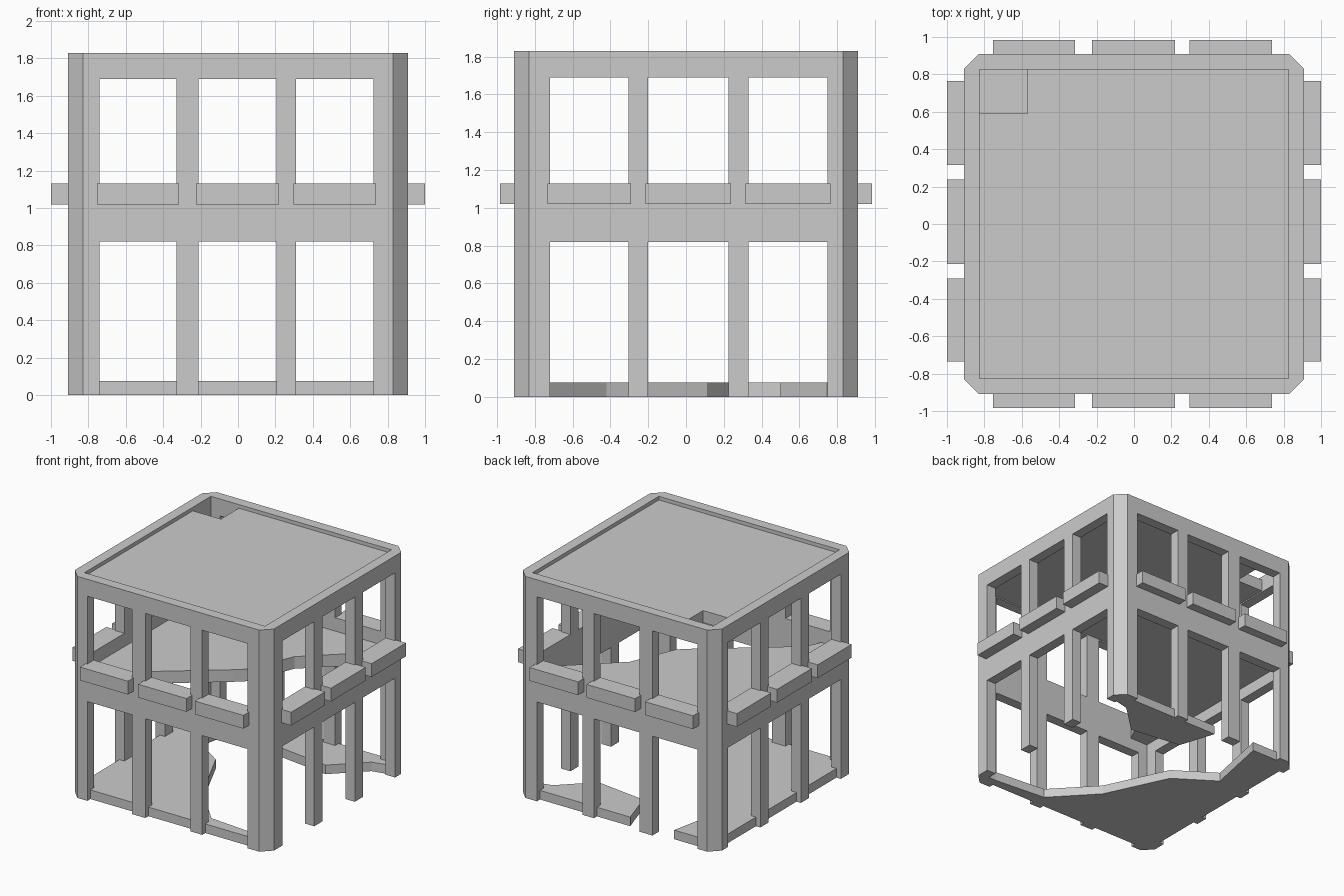
import bpy, bmesh

cube = bpy.data.objects.get("Cube")
if cube:
    bpy.data.objects.remove(cube, do_unlink=True)

concrete = bpy.data.materials.new("grey_concrete")
concrete.use_nodes = True
GREY = (0.6, 0.6, 0.6, 1)
concrete.diffuse_color = GREY
concrete.node_tree.nodes["Principled BSDF"].inputs["Base Color"].default_value = GREY


def finish(name, bm):
    bmesh.ops.recalc_face_normals(bm, faces=bm.faces)
    mesh = bpy.data.meshes.new(name)
    bm.to_mesh(mesh)
    bm.free()
    mesh.materials.append(concrete)
    obj = bpy.data.objects.new(name, mesh)
    bpy.context.scene.collection.objects.link(obj)
    return obj


def add_prism(bm, outline, z0, z1):
    face = bm.faces.new([bm.verts.new((x, y, z0)) for x, y in outline])
    ext = bmesh.ops.extrude_face_region(bm, geom=[face], use_keep_orig=True)
    top = [g for g in ext["geom"] if isinstance(g, bmesh.types.BMVert)]
    bmesh.ops.translate(bm, verts=top, vec=(0, 0, z1 - z0))


def prism(name, outline, z0, z1):
    bm = bmesh.new()
    add_prism(bm, outline, z0, z1)
    return finish(name, bm)


def rect(x0, x1, y0, y1):
    return [(x0, y0), (x1, y0), (x1, y1), (x0, y1)]


def wall_rect(side, sign, span, near, far):
    """Rectangle along one wall; near and far are distances from the centre."""
    a, b = sorted((sign * near, sign * far))
    return rect(*span, a, b) if side == "y" else rect(a, b, *span)


def cut(target, cutter):
    cutter.hide_render = True
    mod = target.modifiers.new("cut", "BOOLEAN")
    mod.operation = "DIFFERENCE"
    mod.solver = "EXACT"
    mod.object = cutter
    bpy.context.view_layer.objects.active = target
    bpy.ops.object.modifier_apply(modifier=mod.name)
    bpy.data.objects.remove(cutter, do_unlink=True)


OUT, CH, IN = 0.91, 0.83, 0.825
TOP = 1.83
BAYS = {"y": [(-0.74, -0.33), (-0.21, 0.205), (0.31, 0.725)],
        "x": [(-0.72, -0.305), (-0.2, 0.225), (0.33, 0.75)]}
WALLS = {"front": ("y", -1), "back": ("y", 1), "left": ("x", 1), "right": ("x", -1)}

# Hollow wall frame with chamfered corners
octagon = [(-CH, -OUT), (CH, -OUT), (OUT, -CH), (OUT, CH),
           (CH, OUT), (-CH, OUT), (-OUT, CH), (-OUT, -CH)]
frame = prism("wall_frame", octagon, 0, TOP)
cut(frame, prism("void_cutter", rect(-IN, IN, -IN, IN), -0.1, 2))

# Three openings per wall on both storeys
bm = bmesh.new()
for side, sign in WALLS.values():
    for span in BAYS[side]:
        for z0, z1 in ((-0.1, 0.82), (1.02, 1.69)):
            add_prism(bm, wall_rect(side, sign, span, 0.8, 0.95), z0, z1)
cut(frame, finish("opening_cutter", bm))

# Projecting window sills
for wall, (side, sign) in WALLS.items():
    reach = 0.985 if side == "y" else 1.0
    for i, (a, b) in enumerate(BAYS[side]):
        prism(f"{wall}_sill_{i + 1}",
              wall_rect(side, sign, (a - 0.014, b + 0.014), IN, reach), 1.02, 1.13)

# Recessed roof with a hole in the back corner
prism("roof_slab", [(-IN, -IN), (IN, -IN), (IN, IN), (-0.57, IN),
                    (-0.57, 0.59), (-IN, 0.59)], 1.7, 1.8)

# Broken upper floor
prism("upper_floor", [(-IN, -IN), (-0.66, -IN), (-0.6, -0.7), (0.08, -0.17),
                      (0.16, -0.1), (0.32, 0.28), (0.78, 0.7), (IN, 0.78),
                      (IN, IN), (-IN, IN)], 0.92, 1.02)

# Broken ground floor in two pieces
E, C = 0.87, 0.85
prism("ground_floor", [(-E, -C), (-C, -E), (C, -E), (E, -C), (E, -0.8),
                       (0.75, -0.8), (0.29, -0.76), (-0.03, -0.42),
                       (-0.28, 0.11), (-0.61, 0.33), (-0.5, E),
                       (-C, E), (-E, C)], 0, 0.075)
prism("ground_floor_fragment", [(E, C), (C, E), (-0.1, E), (0, 0.56),
                                (0.45, 0.5), (0.7, 0.74), (E, 0.78)], 0, 0.075)
